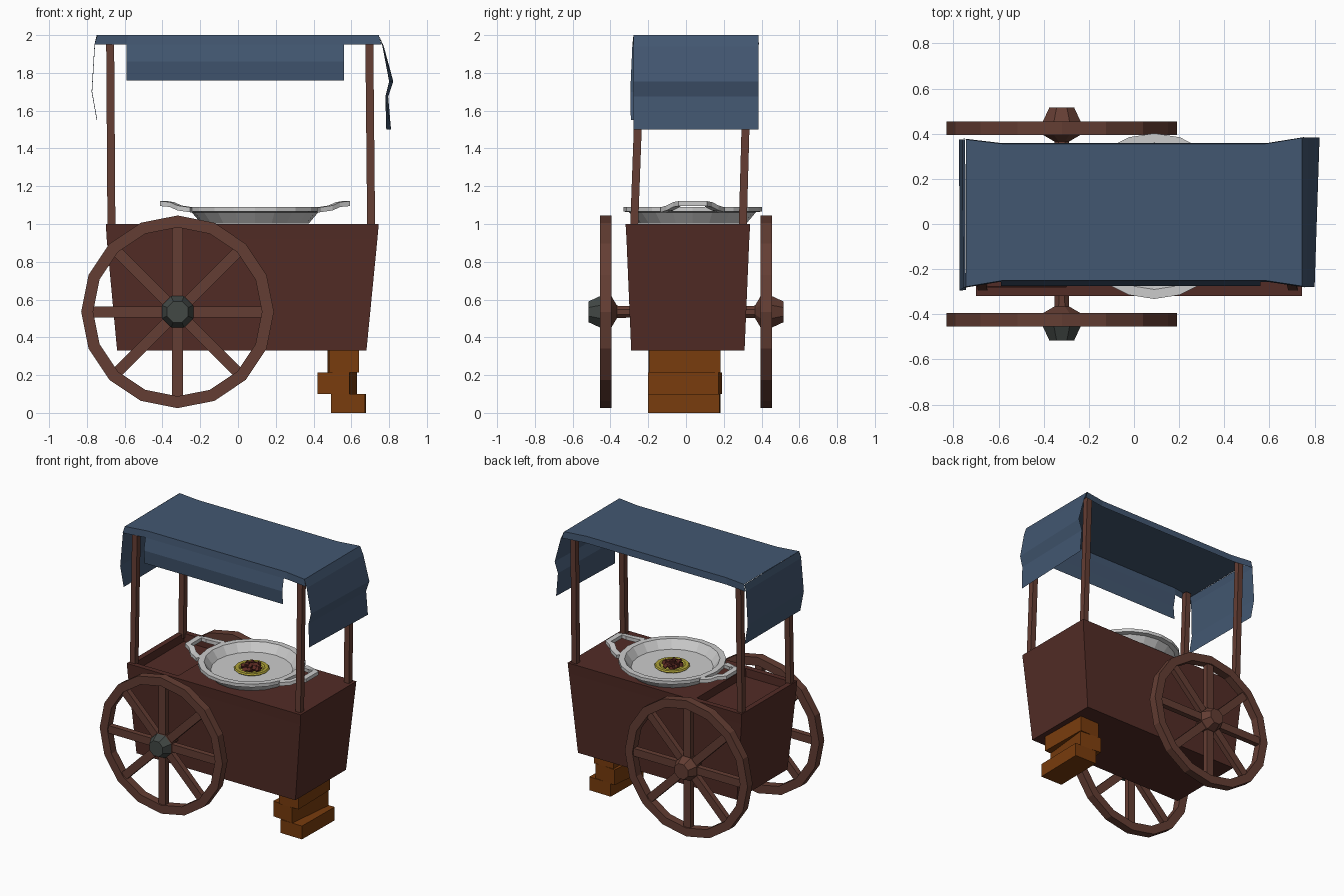
import bpy, bmesh, math, random
from mathutils import Matrix, Vector

if "Cube" in bpy.data.objects:
    bpy.data.objects.remove(bpy.data.objects["Cube"])

random.seed(4)


def material(name, rgb):
    m = bpy.data.materials.new(name)
    m.diffuse_color = (*rgb, 1)
    m.use_nodes = True
    m.node_tree.nodes["Principled BSDF"].inputs["Base Color"].default_value = m.diffuse_color
    return m


BODY = material("dark_wood", (0.085, 0.025, 0.019))
WOOD = material("wheel_wood", (0.127, 0.047, 0.033))
BLOCK = material("orange_wood", (0.19, 0.045, 0.004))
CLOTH = material("blue_cloth", (0.055, 0.095, 0.165))
METAL = material("dark_metal", (0.055, 0.065, 0.06))
DOUGH = material("yellow_dough", (0.42, 0.36, 0.04))
MEAT = material("filling", (0.10, 0.022, 0.016))


def finish(name, bm, mat=None, matrix=None):
    bmesh.ops.recalc_face_normals(bm, faces=bm.faces)
    me = bpy.data.meshes.new(name)
    bm.to_mesh(me)
    bm.free()
    if mat:
        me.materials.append(mat)
    ob = bpy.data.objects.new(name, me)
    if matrix:
        ob.matrix_world = matrix
    bpy.context.collection.objects.link(ob)
    return ob


def loft(name, rings, mat=None, matrix=None, caps=True, loop=False, tweak=None):
    """Bridge closed rings of points; loop joins the last ring to the first."""
    bm = bmesh.new()
    rs = [[bm.verts.new(p) for p in r] for r in rings]
    n = len(rs[0])
    pairs = list(zip(rs, rs[1:])) + ([(rs[-1], rs[0])] if loop else [])
    for a, b in pairs:
        for i in range(n):
            j = (i + 1) % n
            bm.faces.new((a[i], a[j], b[j], b[i]))
    if caps and not loop:
        bm.faces.new(rs[0][::-1])
        top = bm.faces.new(rs[-1])
        if tweak:
            tweak(bm, top)
    return finish(name, bm, mat, matrix)


def lathe(name, profile, n, mat=None, matrix=None, loop=False, phase=0.0):
    angs = [2 * math.pi * (i + phase) / n for i in range(n)]
    rings = [[(r * math.cos(a), r * math.sin(a), z) for a in angs] for r, z in profile]
    return loft(name, rings, mat, matrix, loop=loop)


def rect(x0, x1, y0, y1, z):
    return [(x0, y0, z), (x1, y0, z), (x1, y1, z), (x0, y1, z)]


def box(name, size, mat, matrix):
    bm = bmesh.new()
    bmesh.ops.create_cube(bm, size=1, matrix=Matrix.Diagonal((*size, 1)))
    return finish(name, bm, mat, matrix)


def sheet(name, rows, mat):
    """Open cloth surface from rows of points."""
    bm = bmesh.new()
    g = [[bm.verts.new(p) for p in r] for r in rows]
    for a, b in zip(g, g[1:]):
        for i in range(len(a) - 1):
            bm.faces.new((a[i], a[i + 1], b[i + 1], b[i]))
    return finish(name, bm, mat)


# Cart body: tapered tub with a shallow tray sunk into the left of the top
def sink_tray(bm, top):
    bmesh.ops.recalc_face_normals(bm, faces=bm.faces)
    bmesh.ops.inset_individual(bm, faces=[top], thickness=0.03)
    for v in top.verts:
        v.co.x = -0.66 if v.co.x < 0 else -0.30
        v.co.y = -0.28 if v.co.y < 0 else 0.30
    bmesh.ops.inset_individual(bm, faces=[top], thickness=0.003, depth=-0.06)


loft("cart_body", [rect(-0.64, 0.68, -0.29, 0.31, 0.33),
                   rect(-0.695, 0.738, -0.315, 0.335, 0.92),
                   rect(-0.70, 0.745, -0.32, 0.34, 1.0)], BODY, tweak=sink_tray)

# Wheels, spokes, hubs and axle ends on both sides
for s, side in ((-1, "front"), (1, "back")):
    M = Matrix.Translation((-0.32, 0, 0.535)) @ Matrix.Rotation(-s * math.pi / 2, 4, 'X')
    lathe(side + "_wheel_rim", [(0.51, 0.395), (0.51, 0.455), (0.447, 0.455), (0.447, 0.395)],
          16, WOOD, M, loop=True)
    for k in range(8):
        R = Matrix.Rotation(k * math.pi / 4, 4, 'Z')
        box(f"{side}_spoke_{k}", (0.40, 0.058, 0.04), WOOD,
            M @ R @ Matrix.Translation((0.26, 0, 0.425)))
    lathe(side + "_wheel_hub", [(0.033, 0.28), (0.035, 0.365), (0.09, 0.395), (0.09, 0.455)],
          8, WOOD, M, phase=0.5)
    lathe(side + "_hub_cap", [(0.09, 0.455), (0.06, 0.515)], 8,
          METAL if s < 0 else WOOD, M, phase=0.5)

# Stacked support blocks
for i, (x, y, z, w, d, h, a) in enumerate([(0.585, -0.01, 0.05, 0.18, 0.38, 0.10, -1),
                                           (0.525, -0.005, 0.1575, 0.17, 0.375, 0.115, -6),
                                           (0.558, -0.008, 0.2725, 0.16, 0.38, 0.115, 1)]):
    box(f"support_block_{i}", (w, d, h), BLOCK,
        Matrix.Translation((x, y, z)) @ Matrix.Rotation(math.radians(a), 4, 'Z'))

# Canopy posts, leaning slightly backward
for xb, xt, sx in ((-0.67, -0.677, "left"), (0.705, 0.695, "right")):
    for yb, yt, sy in ((-0.275, -0.238, "front"), (0.30, 0.328, "back")):
        h = 0.021
        loft(f"{sy}_{sx}_post", [rect(xb - h, xb + h, yb - h, yb + h, 0.97),
                                 rect(xt - h, xt + h, yt - h, yt + h, 1.985)], WOOD)

# Canopy roof with a turned-down lip front and back
cols = [(-0.745, -0.278, 0.375), (-0.58, -0.25, 0.355), (0.58, -0.25, 0.355), (0.745, -0.275, 0.382)]
sheet("canopy_roof", [[(x * 1.02, f - 0.006, 1.95) for x, f, b in cols],
                      [(x, f, 2.0) for x, f, b in cols],
                      [(x, b, 2.0) for x, f, b in cols],
                      [(x * 1.02, b + 0.004, 1.95) for x, f, b in cols]], CLOTH)

# Hanging cloth flaps
sheet("front_flap", [[(-0.59, y, z), (0.56, y, z)] for y, z in
                     ((-0.256, 1.95), (-0.275, 1.86), (-0.265, 1.76))], CLOTH)
sheet("right_flap", [[(xf, -0.278, z), (xb, 0.384, z)] for xf, xb, z in
                     ((0.745, 0.745, 2.0), (0.765, 0.772, 1.94), (0.80, 0.822, 1.755),
                      (0.78, 0.795, 1.675), (0.785, 0.81, 1.5))], CLOTH)
sheet("left_flap", [[(x, yf, z), (x - 0.003, 0.375, z)] for x, yf, z in
                    ((-0.745, -0.278, 2.0), (-0.757, -0.284, 1.95), (-0.772, -0.295, 1.70),
                     (-0.745, -0.292, 1.55))], CLOTH)

# Pan with two raised loop handles
P = Matrix.Translation((0.09, 0.035, 0))
lathe("pan", [(0.285, 1.003), (0.335, 1.062), (0.367, 1.066), (0.367, 1.09),
              (0.325, 1.09), (0.28, 1.03)], 20, None, P)
path = [(0.335, -0.15, 1.075), (0.40, -0.12, 1.085), (0.44, -0.085, 1.103), (0.482, -0.07, 1.108)]
path += [(u, -v, z) for u, v, z in reversed(path)]
pts = [Vector(p) for p in path]
rings = []
for i, p in enumerate(pts):
    t = pts[min(i + 1, len(pts) - 1)] - pts[max(i - 1, 0)]
    nrm = Vector((t.y, -t.x, 0)).normalized() * 0.021
    up = Vector((0, 0, 0.013))
    rings.append([p - nrm - up, p + nrm - up, p + nrm + up, p - nrm + up])
for k, side in enumerate(("right", "left")):
    loft(side + "_pan_handle", rings, None, P @ Matrix.Rotation(k * math.pi, 4, 'Z'))

# Filled flatbread in the pan
lathe("flatbread", [(0.105, 1.028), (0.122, 1.04), (0.115, 1.05), (0.09, 1.05), (0.08, 1.041)],
      14, DOUGH, P)
bm = bmesh.new()
for i in range(16):
    a, r = i * 2.4, 0.068 * math.sqrt(i / 15)
    m = (Matrix.Translation((r * math.cos(a), r * math.sin(a), 1.062 - 0.2 * r))
         @ Matrix.Rotation(random.uniform(0, 3), 4, Vector((random.random(), random.random(), 1)))
         @ Matrix.Diagonal((0.034, 0.028, 0.024, 1)))
    bmesh.ops.create_cube(bm, size=1, matrix=m)
finish("filling_chunks", bm, MEAT, P)
